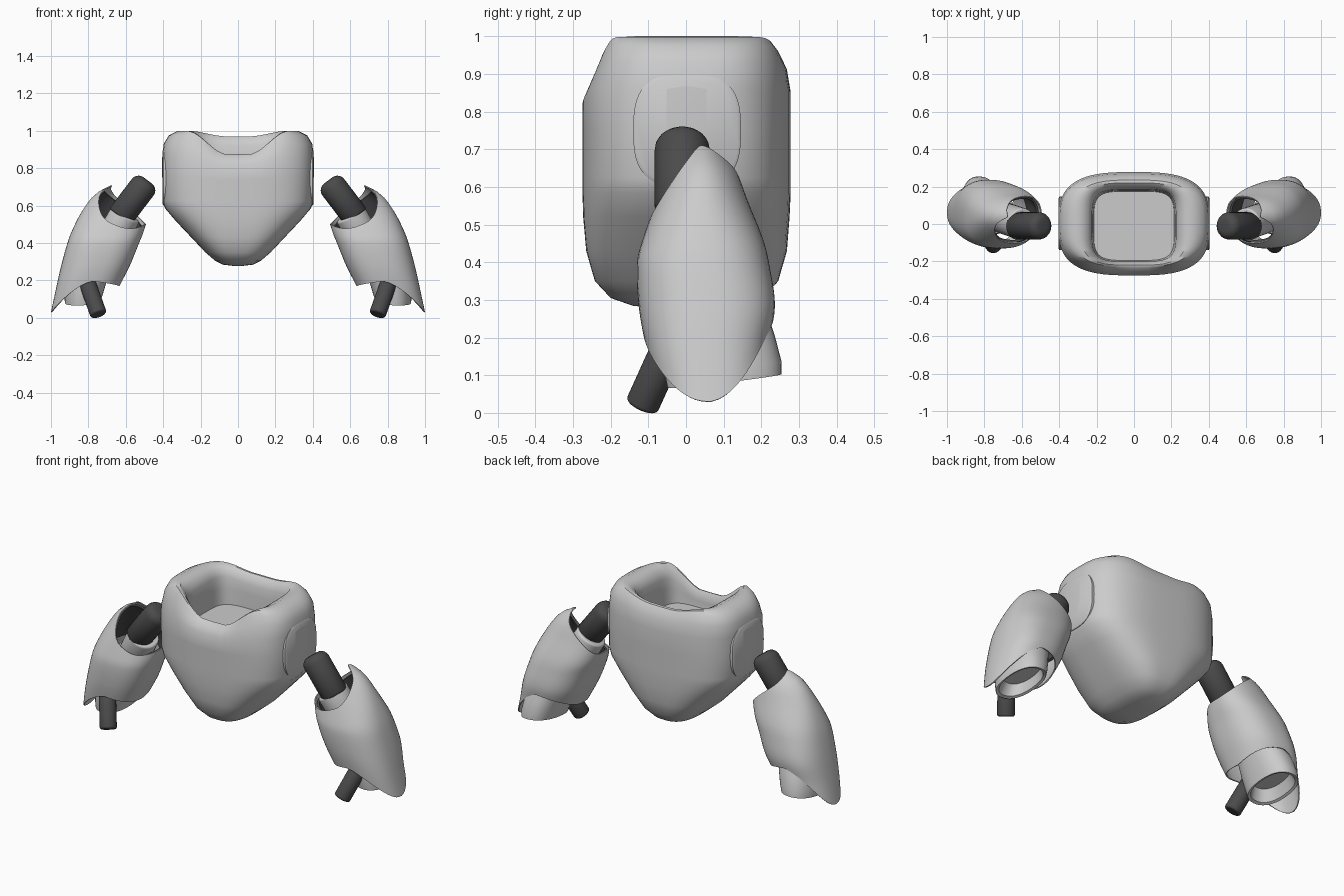
import bpy, bmesh
from math import cos, sin, pi, copysign
from mathutils import Vector

if "Cube" in bpy.data.objects:
    bpy.data.objects.remove(bpy.data.objects["Cube"])

dark = bpy.data.materials.new("dark_joint")
dark.diffuse_color = (0.07, 0.07, 0.07, 1)
dark.use_nodes = True
dark.node_tree.nodes["Principled BSDF"].inputs["Base Color"].default_value = dark.diffuse_color


def smoothstep(a, b, v):
    t = min(1, max(0, (v - a) / (b - a)))
    return t * t * (3 - 2 * t)


def loft(name, rings, cap_start=True, cap_end=True, mat=None):
    """Skin a list of closed point rings into one object."""
    bm = bmesh.new()
    vs = [[bm.verts.new(p) for p in r] for r in rings]
    n = len(rings[0])
    for a, b in zip(vs, vs[1:]):
        for i in range(n):
            j = (i + 1) % n
            bm.faces.new((a[i], a[j], b[j], b[i]))
    if cap_start:
        bm.faces.new(vs[0][::-1])
    if cap_end:
        bm.faces.new(vs[-1])
    bmesh.ops.recalc_face_normals(bm, faces=bm.faces)
    me = bpy.data.meshes.new(name)
    bm.to_mesh(me)
    bm.free()
    ob = bpy.data.objects.new(name, me)
    bpy.context.collection.objects.link(ob)
    if mat:
        me.materials.append(mat)
    return ob


def finish(ob, thickness=0, mirror=True, angle=0.7):
    bpy.ops.object.select_all(action='DESELECT')
    ob.select_set(True)
    bpy.context.view_layer.objects.active = ob
    if thickness:
        m = ob.modifiers.new("wall", 'SOLIDIFY')
        m.thickness, m.offset = thickness, -1
        bpy.ops.object.modifier_apply(modifier="wall")
    bpy.ops.object.shade_smooth_by_angle(angle=angle)
    if mirror:
        m = ob.modifiers.new("mirror", 'MIRROR')
        m.use_mirror_merge = False


def spow(v, e):
    return copysign(abs(v) ** (2 / e), v)


def squircle(n, e):
    """Unit superellipse points."""
    return [(spow(cos(2 * pi * i / n), e), spow(sin(2 * pi * i / n), e)) for i in range(n)]


# Torso: stacked rings (z, half width, front y, back y, neckline weight, squareness)
torso_rings = [
    (.278, .03, -.06, .06, 0, 2.4), (.284, .08, -.14, .15, 0, 2.6),
    (.305, .122, -.20, .205, 0, 2.8), (.35, .175, -.242, .245, 0, 2.9),
    (.43, .25, -.265, .268, 0, 3), (.52, .335, -.273, .275, 0, 3),
    (.585, .390, -.275, .278, 0, 3), (.625, .404, -.275, .278, 0, 3),
    (.75, .405, -.275, .278, .1, 3), (.86, .405, -.275, .278, .3, 3),
    (.93, .397, -.25, .268, .6, 3), (.975, .37, -.235, .25, .85, 3.1),
    (.998, .325, -.228, .235, 1, 3.3), (1.0, .285, -.22, .22, 1, 3.6),
    (.985, .245, -.21, .20, 1, 4), (.95, .225, -.20, .185, 1, 4.5),
    (.88, .22, -.20, .18, .5, 4.5), (.785, .215, -.195, .175, 0, 4.5)]
rings = []
for z, hx, yf, yb, w, e in torso_rings:
    ring = []
    for u, v in squircle(72, e):
        x, y = hx * u, (yf + yb) / 2 + (yb - yf) / 2 * v
        depth = .125 + (.03 - .125) * smoothstep(-.2, .2, y)
        ring.append((x, y, z - w * depth * (1 - smoothstep(.06, .27, abs(x)))))
    rings.append(ring)
finish(loft("torso", rings), mirror=False)

# Flat rounded shoulder panels set in both sides of the torso
finish(loft("shoulder_panel", [[(x, .003 + (.143 - d) * u, .75 + (.15 - d) * v)
                                for u, v in squircle(48, 2.9)]
                               for x, d in ((.36, 0), (.398, 0), (.404, .008))]))

# Arm shell: horizontal profile (z, inner x, outer x, front y, back y)
shell_profile = [
    (.03, .70, 1.0, -.07, .20), (.17, .635, .97, -.105, .215), (.28, .58, .945, -.125, .236),
    (.40, .53, .912, -.13, .22), (.46, .505, .89, -.115, .205), (.56, .475, .84, -.08, .165),
    (.65, .45, .775, -.045, .13), (.69, .43, .72, -.02, .10), (.715, .42, .665, 0, .08)]


def profile_at(z):
    p = shell_profile
    z = min(p[-1][0], max(p[0][0], z))
    k = next(i for i in range(len(p) - 1) if z <= p[i + 1][0])
    h = p[k + 1][0] - p[k][0]
    t = (z - p[k][0]) / h

    def slope(i, c):
        a, b = max(i - 1, 0), min(i + 1, len(p) - 1)
        return (p[b][c] - p[a][c]) / (p[b][0] - p[a][0])
    return [(2 * t**3 - 3 * t**2 + 1) * p[k][c] + (t**3 - 2 * t**2 + t) * h * slope(k, c)
            + (3 * t**2 - 2 * t**3) * p[k + 1][c] + (t**3 - t**2) * h * slope(k + 1, c)
            for c in range(1, 5)]


def shell_rings(v0, v1, count, scale=1.0, n=56):
    """Rings between the scalloped lower hem (v=0) and slanted upper opening (v=1)."""
    out = []
    for k in range(count + 1):
        v, ring = v0 + (v1 - v0) * k / count, []
        for i in range(n):
            a = 2 * pi * i / n
            c, s = cos(a), sin(a)
            hem = .195 + .05 * max(0, s) + .025 * min(0, c) - .165 * max(0, c) ** 1.3
            top = .605 + .105 * c + (.02 if s > 0 else .10) * s * abs(s)
            z = hem + (top - hem) * v
            e = 2.45 - .4 * smoothstep(.4, .65, z)
            x0, x1, y0, y1 = profile_at(z)
            dy = (y1 - y0) / 2 * spow(s, e) * scale
            ring.append(((x0 + x1) / 2 + (x1 - x0) / 2 * spow(c, e) * scale
                         + .1 * dy * (1 - smoothstep(.3, .6, z)) * (1 - max(0, c)),
                         (y0 + y1) / 2 + dy, z))
        out.append(ring)
    return out


finish(loft("arm_shell", shell_rings(0, 1, 20), False, False), thickness=.006)
finish(loft("arm_liner", shell_rings(.55, .96, 8, .93), False, False, dark), thickness=.012)

# Inner forearm cuff showing below the shell, hollow underneath
cuff = [(.40, .74, .06, .10, .11), (.28, .785, .07, .11, .135), (.19, .81, .085, .108, .15),
        (.12, .825, .098, .102, .155), (.085, .83, .102, .096, .152),
        (.09, .83, .102, .083, .135), (.15, .82, .10, .07, .11)]
finish(loft("forearm_cuff", [[(cx + rx * u, cy + ry * v, z + .12 * (ry * v) - .05 * rx * u)
                              for u, v in squircle(40, 2.3)] for z, cx, cy, rx, ry in cuff]))


def rod(name, a, b, radius, round_a, mat=None):
    """Cylinder from a to b; end a is rounded over length round_a."""
    a, b = Vector(a), Vector(b)
    d = b - a
    q = d.to_track_quat('Z', 'Y')
    prof = [(round_a * (1 - cos(t * pi / 10)), radius - min(round_a, radius) * (1 - sin(t * pi / 10)))
            for t in range(6)] + [(d.length - .008, radius), (d.length, radius - .008)]
    prof = [(h, max(r, .002)) for h, r in prof]
    finish(loft(name, [[a + q @ Vector((r * cos(i * pi / 16), r * sin(i * pi / 16), h))
                        for i in range(32)] for h, r in prof], mat=mat), angle=.8)


# Shoulder peg, its seat inside the shell, and the lower peg
rod("shoulder_peg", (.482, -.01, .734), (.63, -.01, .54), .073, .045, dark)
rod("peg_seat", (.60, .0, .555), (.735, .045, .32), .085, .012)
rod("lower_peg", (.745, -.118, .017), (.83, -.01, .255), .045, .012, dark)
